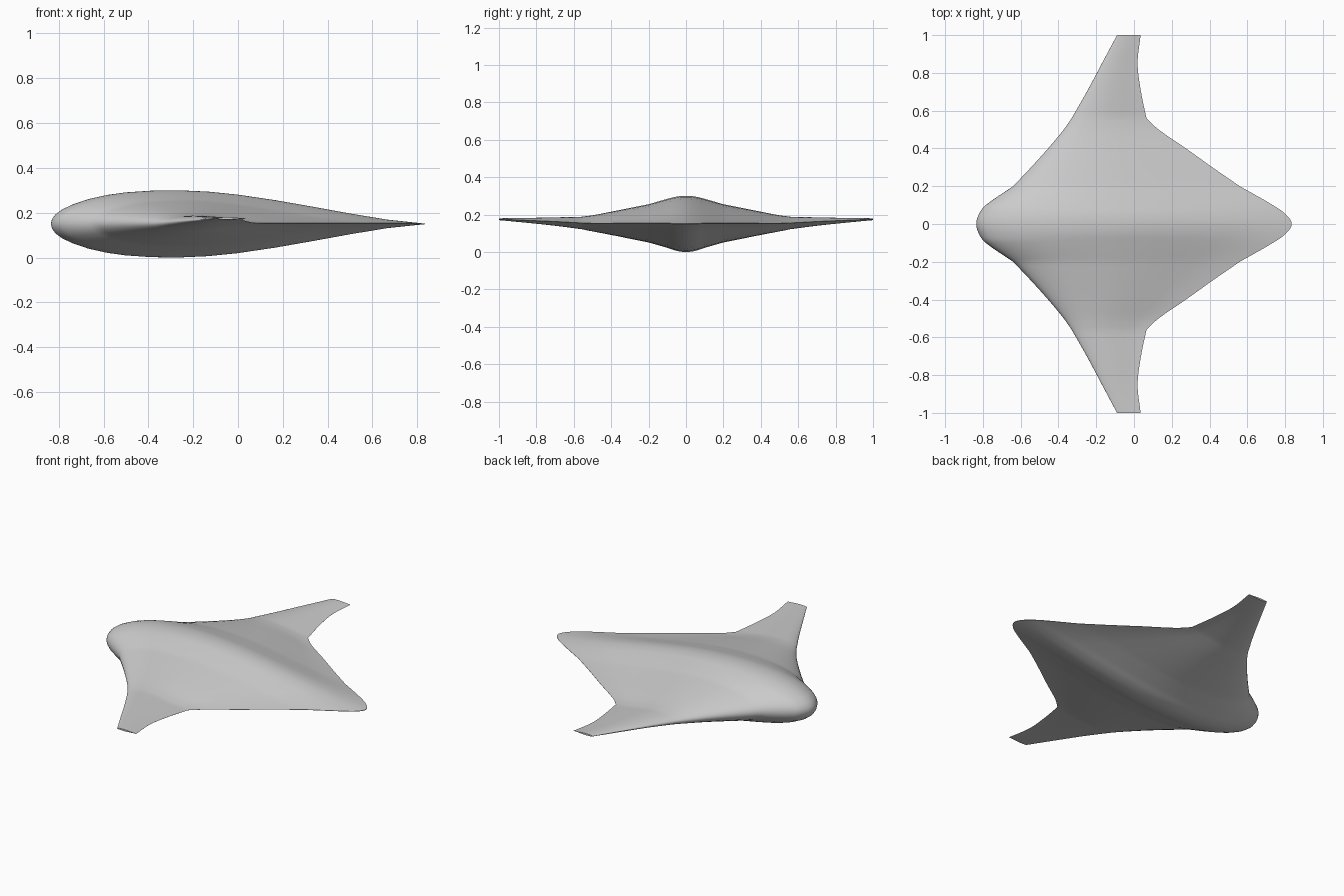
import bpy
import bmesh

if "Cube" in bpy.data.objects:
    bpy.data.objects.remove(bpy.data.objects["Cube"], do_unlink=True)

# One grey skin
skin = bpy.data.materials.new("light_grey")
skin.use_nodes = True
colour = (0.6, 0.6, 0.6, 1)
skin.diffuse_color = colour
skin.node_tree.nodes["Principled BSDF"].inputs["Base Color"].default_value = colour

# Half span stations: y, nose x, tail x, top z, bottom z; split at the kinks
body = [(0, -.835, .835, .30, 0), (.05, -.822, .805, .296, .006),
        (.1, -.785, .735, .284, .022), (.2, -.64, .56, .255, .051)]
shoulder = [body[-1], (.3, -.545, .415, .235, .071),
            (.4, -.455, .275, .215, .091), (.5, -.372, .13, .196, .110),
            (.56, -.33, .066, .188, .122)]
wing = [shoulder[-1], (.7, -.25, .037, .185, .14),
        (.85, -.17, .019, .182, .156), (1, -.09, .035, .18, .17)]

# Airfoil: fraction of chord, fraction of half thickness
foil = [(0, 0), (.003, .14), (.0125, .285), (.03, .43), (.06, .585), (.1, .735),
        (.15, .86), (.2, .937), (.27, .99), (.34, 1), (.42, .96), (.5, .87),
        (.6, .705), (.7, .51), (.8, .307), (.9, .125), (1, .008)]


def refine(points, steps):
    """Smooth interpolation through points, using neighbour slopes."""
    def slope(i):
        a, b = points[max(i - 1, 0)], points[min(i + 1, len(points) - 1)]
        return [(q - p) / (b[0] - a[0]) for p, q in zip(a, b)]
    out = []
    for i in range(len(points) - 1):
        a, b, m, n = points[i], points[i + 1], slope(i), slope(i + 1)
        if a[0] == 0:
            m = [1, 0, 0, 0, 0]
        h = b[0] - a[0]
        for k in range(steps):
            t = k / steps
            s = t * t * (3 - 2 * t)
            out.append([p + (q - p) * s + h * (u * t * (1 - t) ** 2 - v * t * t * (1 - t))
                        for p, q, u, v in zip(a, b, m, n)])
    return out


stations = refine(body, 6) + refine(shoulder, 4) + refine(wing, 5) + [wing[-1]]

# Loft the airfoil along the half span
bm = bmesh.new()
rings = []
for y, nose, tail, top, bottom in stations:
    mid, half = (top + bottom) / 2, (top - bottom) / 2
    loop = [(c, t) for c, t in foil] + [(c, -t) for c, t in foil[:0:-1]]
    rings.append([bm.verts.new((nose + (tail - nose) * c, y, mid + half * t)) for c, t in loop])
count = len(rings[0])
for a, b in zip(rings, rings[1:]):
    for i in range(count):
        j = (i + 1) % count
        bm.faces.new((a[i], a[j], b[j], b[i]))
bm.faces.new(rings[-1])
bmesh.ops.recalc_face_normals(bm, faces=bm.faces)

mesh = bpy.data.meshes.new("blended_wing_body")
bm.to_mesh(mesh)
bm.free()
mesh.materials.append(skin)
craft = bpy.data.objects.new("blended_wing_body", mesh)
bpy.context.collection.objects.link(craft)

# Mirror the half across the centre line
mirror = craft.modifiers.new("mirror", 'MIRROR')
mirror.use_axis = (False, True, False)
mirror.use_clip = True
mirror.merge_threshold = 0.0005

bpy.ops.object.select_all(action='DESELECT')
craft.select_set(True)
bpy.context.view_layer.objects.active = craft
bpy.ops.object.shade_smooth_by_angle(angle=0.7)
